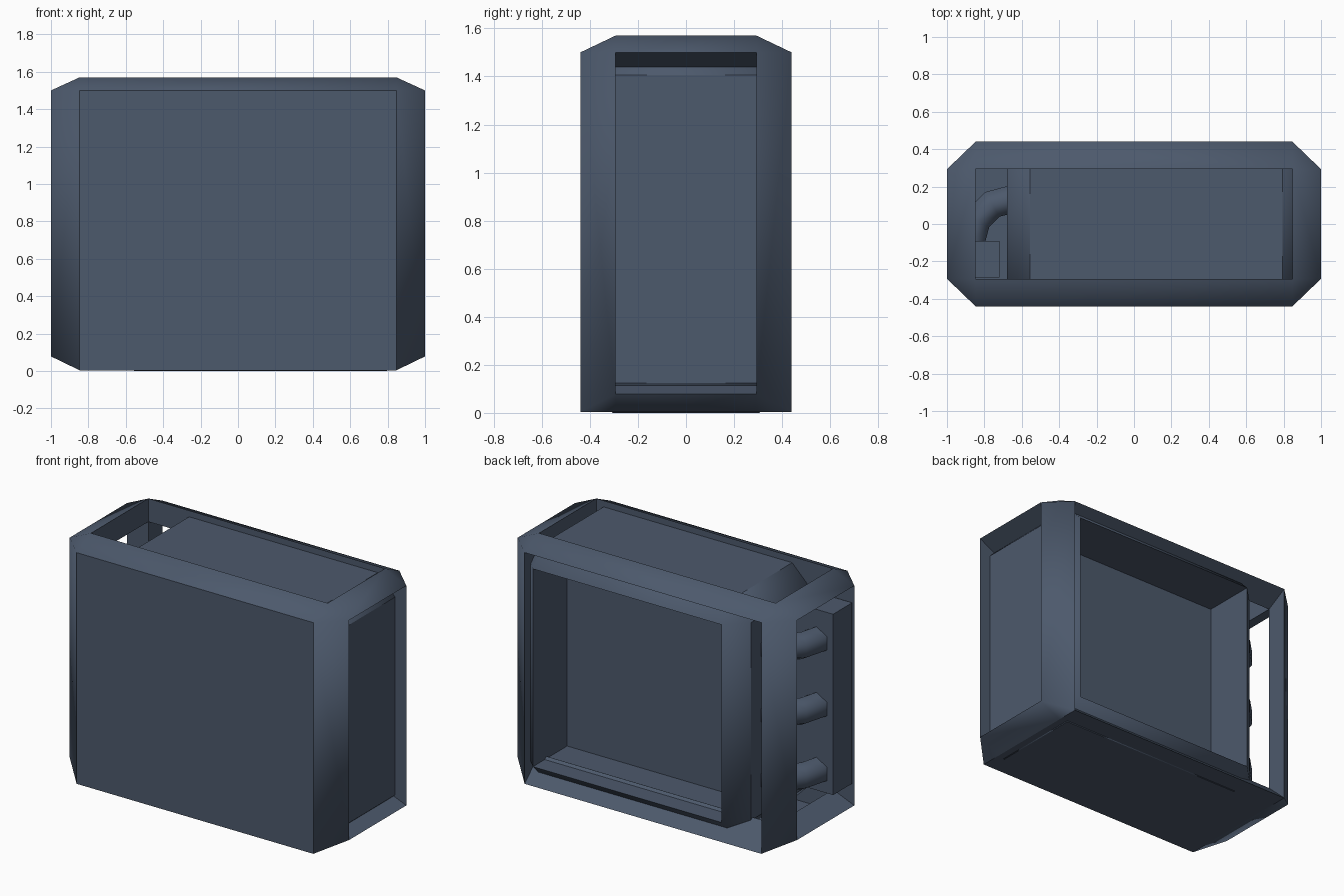
import bpy, bmesh
from math import sin, cos, radians
from mathutils import Vector

if "Cube" in bpy.data.objects:
    bpy.data.objects.remove(bpy.data.objects["Cube"])

# Slate blue paint for every part
slate = bpy.data.materials.new("slate")
slate.diffuse_color = (0.073, 0.1, 0.15, 1)
slate.use_nodes = True
slate.node_tree.nodes["Principled BSDF"].inputs["Base Color"].default_value = slate.diffuse_color


def add_mesh(name, bm, soft=(), fix=True):
    # faces in soft blend with each other; every other edge stays sharp
    soft = set(soft)
    for f in bm.faces:
        f.smooth = f in soft
    for e in bm.edges:
        e.smooth = all(f in soft for f in e.link_faces)
    if fix:
        bmesh.ops.recalc_face_normals(bm, faces=bm.faces)
    me = bpy.data.meshes.new(name)
    bm.to_mesh(me)
    bm.free()
    me.materials.append(slate)
    ob = bpy.data.objects.new(name, me)
    bpy.context.collection.objects.link(ob)
    return ob


def box(bm, lo, hi):
    lo, hi = Vector(lo), Vector(hi)
    for v in bmesh.ops.create_cube(bm, size=1)["verts"]:
        v.co = (lo + hi) / 2 + v.co * (hi - lo)


# Outer frame: four points per corner (x side, y side, z side, inner), joined by triangular bars
bm = bmesh.new()
C = {}
for sx in (-1, 1):
    for sy in (-1, 1):
        for sz in (0, 1):
            zz, zy, zx, zi = ((0.004, 0.004, 0.078, 0.14), (1.57, 1.5, 1.5, 1.42))[sz]
            C[sx, sy, sz] = {
                "X": bm.verts.new((sx, sy * 0.293, zx)),
                "Y": bm.verts.new((sx * 0.847, sy * 0.44, zy)),
                "Z": bm.verts.new((sx * 0.847, sy * 0.293, zz)),
                "I": bm.verts.new((sx * 0.847, sy * 0.293, zi))}
chamfers = [bm.faces.new([c[k] for k in "XYZ"]) for c in C.values()]


def bar(a, b, k1, k2):
    # two faces turned to the openings, and the outer chamfer
    for k in (k1, k2):
        bm.faces.new((a[k], a["I"], b["I"], b[k]))
    return bm.faces.new((a[k1], a[k2], b[k2], b[k1]))


for s in (-1, 1):
    for z in (0, 1):
        f = bar(C[-1, s, z], C[1, s, z], "Y", "Z")
        if z:  # the bottom one lies flat
            chamfers.append(f)
        chamfers.append(bar(C[s, -1, z], C[s, 1, z], "X", "Z"))
    for y in (-1, 1):
        chamfers.append(bar(C[s, y, 0], C[s, y, 1], "X", "Y"))
add_mesh("outer_frame", bm, chamfers)


# Sheets that close the front and the floor of the frame
def sheet(name, pts):
    bm = bmesh.new()
    bm.faces.new([bm.verts.new(p) for p in pts])
    add_mesh(name, bm, fix=False)


Q = ((-1, 0), (1, 0), (1, 1), (-1, 1))
sheet("front_panel", [(x * 0.847, -0.44, 0.004 + z * 1.496) for x, z in Q])
sheet("floor_panel", [(x * 0.847, 0.293 - z * 0.586, 0.004) for x, z in Q])

# Inner block with chamfered edges and a recess in the back
bm = bmesh.new()
box(bm, (-0.68, -0.43, 0), (0.92, 0.43, 1.53))
bmesh.ops.bevel(bm, geom=bm.edges[:], offset=0.125, segments=1,
                profile=0.5, affect='EDGES')
bm.normal_update()
edges = [f for f in bm.faces if max(abs(c) for c in f.normal) < 0.9]
back = max(bm.faces, key=lambda f: f.calc_center_median().y)
ext = bmesh.ops.extrude_discrete_faces(bm, faces=[back])["faces"][0]
bmesh.ops.translate(bm, verts=ext.verts[:], vec=(0, -0.35, 0))
add_mesh("inner_block", bm, edges)

# Tall box at the left that collects the pipes
bm = bmesh.new()
box(bm, (-0.99, -0.285, 0.22), (-0.72, -0.09, 1.39))
add_mesh("side_manifold", bm)

# Three bent six-sided pipes from the block into the side box
for i, z in enumerate((0.345, 0.765, 1.19)):
    bm = bmesh.new()
    rings = []
    for a in (0, 30, 60, 90):
        ring = []
        for k in range(6):
            t = radians(30 + 60 * k)
            r = 0.225 + 0.088 * cos(t)
            ring.append(bm.verts.new((-0.645 - r * sin(radians(a)),
                                      -0.09 + r * cos(radians(a)),
                                      z + 0.088 * sin(t))))
        rings.append(ring)
    sides = [bm.faces.new((p[k], p[k - 1], q[k - 1], q[k]))
             for p, q in zip(rings, rings[1:]) for k in range(6)]
    bm.faces.new(rings[0])
    bm.faces.new(rings[-1])
    add_mesh(f"bent_pipe_{i + 1}", bm, sides)
